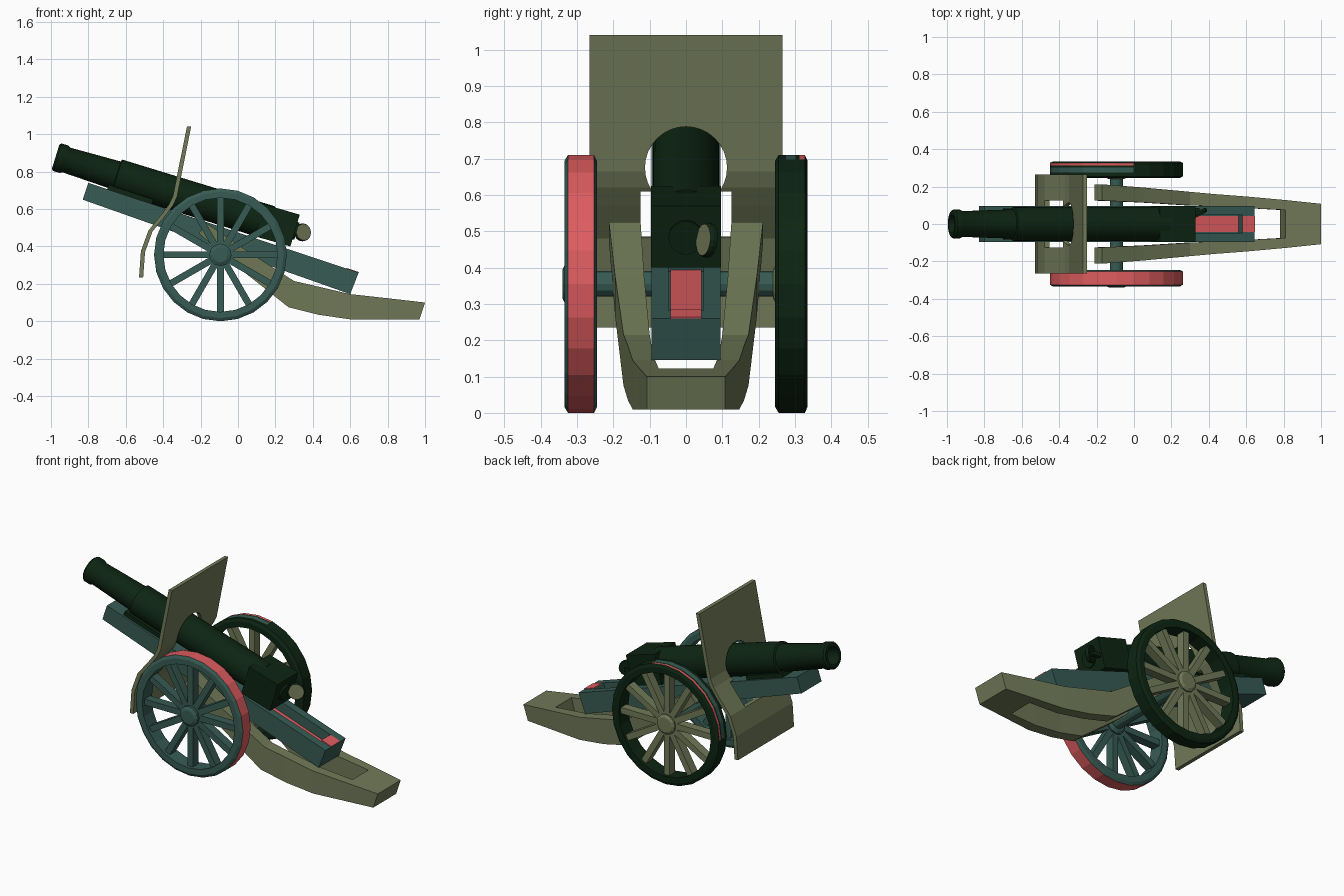
import bpy, bmesh, math
from mathutils import Vector, Matrix

if "Cube" in bpy.data.objects:
    bpy.data.objects.remove(bpy.data.objects["Cube"])


def material(name, rgb):
    m = bpy.data.materials.new(name)
    m.diffuse_color = (*rgb, 1)
    m.use_nodes = True
    m.node_tree.nodes["Principled BSDF"].inputs["Base Color"].default_value = m.diffuse_color
    return m


DARK = material("dark green", (0.004, 0.018, 0.006))
OLIVE = material("olive", (0.165, 0.195, 0.098))
TEAL = material("teal", (0.038, 0.105, 0.088))
RED = material("red", (0.73, 0.107, 0.115))


def finish(name, bm, mats, smooth=False):
    bmesh.ops.recalc_face_normals(bm, faces=bm.faces)
    me = bpy.data.meshes.new(name)
    bm.to_mesh(me)
    bm.free()
    ob = bpy.data.objects.new(name, me)
    bpy.context.collection.objects.link(ob)
    for m in mats:
        me.materials.append(m)
    if smooth:
        bpy.ops.object.select_all(action='DESELECT')
        ob.select_set(True)
        bpy.context.view_layer.objects.active = ob
        bpy.ops.object.shade_smooth_by_angle(angle=math.radians(35))
    return ob


def prism(name, pts, y0, y1, mat):
    """Side outline (x, z) extruded along y."""
    bm = bmesh.new()
    f = bm.faces.new([bm.verts.new((x, y0, z)) for x, z in pts])
    r = bmesh.ops.extrude_face_region(bm, geom=[f])
    bmesh.ops.translate(bm, vec=(0, y1 - y0, 0),
                        verts=[v for v in r['geom'] if isinstance(v, bmesh.types.BMVert)])
    return finish(name, bm, [mat])


def loft(name, rings, mat):
    bm = bmesh.new()
    rs = [[bm.verts.new(p) for p in ring] for ring in rings]
    for a, b in zip(rs, rs[1:]):
        for i in range(len(a)):
            j = (i + 1) % len(a)
            bm.faces.new((a[i], a[j], b[j], b[i]))
    bm.faces.new(rs[0])
    bm.faces.new(rs[-1])
    return finish(name, bm, [mat])


def lathe(name, profile, start, axis, n, mats, closed=False, rule=None, smooth=False):
    """Turn (distance along axis, radius) points about an axis."""
    bm = bmesh.new()
    rot = Vector(axis).to_track_quat('Z', 'Y').to_matrix()
    rings = []
    for s, r in profile:
        rings.append([bm.verts.new(Vector(start) + rot @ Vector(
            (r * math.cos(2 * math.pi * k / n), r * math.sin(2 * math.pi * k / n), s)))
            for k in range(n)])
    pairs = list(zip(rings, rings[1:])) + ([(rings[-1], rings[0])] if closed else [])
    for i, (a, b) in enumerate(pairs):
        for k in range(n):
            j = (k + 1) % n
            f = bm.faces.new((a[k], a[j], b[j], b[k]))
            if rule:
                f.material_index = rule(i, f.calc_center_median())
    if not closed:
        bm.faces.new(rings[0])
        bm.faces.new(rings[-1])
    return finish(name, bm, mats, smooth)


# Barrel with flared muzzle and open bore
MUZZLE = Vector((-0.975, 0, 0.88))
AXIS = (Vector((0.305, 0, 0.485)) - MUZZLE).normalized()
lathe("barrel", [(0.35, 0.045), (0, 0.05), (0, 0.068), (0.01, 0.077), (0.045, 0.077),
                 (0.06, 0.069), (0.34, 0.078), (0.345, 0.09), (1.2, 0.092)],
      MUZZLE, AXIS, 32, [DARK], smooth=True)

# Breech block, screw and handle disc
prism("breech", [(0.14, 0.625), (0.33, 0.57), (0.28, 0.40), (0.09, 0.455)], -0.097, 0.097, DARK)
lathe("breech_screw", [(0, 0.048), (0.012, 0.048)], (0.303, 0, 0.485), AXIS, 20, [DARK])
lathe("breech_handle", [(0, 0.048), (0.012, 0.048), (0.02, 0.044)], (0.342, 0.065, 0.475),
      (0.45, -0.89, 0.08), 16, [DARK, OLIVE], smooth=False).data.polygons[-1].material_index = 1
prism("handle_stem", [(0.29, 0.49), (0.35, 0.48), (0.35, 0.46), (0.29, 0.465)], 0.065, 0.085, DARK)


# Cradle: blocks placed by length t (0 front, 1 rear) and height h
def cradle(name, t0, t1, h0, h1, y0, y1, mat):
    def p(t, h):
        top = Vector((-0.80, 0.74)).lerp(Vector((0.645, 0.26)), t)
        bot = Vector((-0.83, 0.65)).lerp(Vector((0.60, 0.145)), t)
        return bot.lerp(top, h)
    prism(name, [p(t0, h0), p(t1, h0), p(t1, h1), p(t0, h1)], y0, y1, mat)


cradle("cradle_floor", 0, 1, 0, 0.5, -0.095, 0.095, TEAL)
cradle("cradle_rail_right", 0, 1, 0.5, 1, -0.095, -0.048, TEAL)
cradle("cradle_rail_left", 0, 1, 0.5, 1, 0.048, 0.095, TEAL)
cradle("cradle_front", 0, 0.62, 0.5, 1, -0.048, 0.048, TEAL)
cradle("cradle_end", 0.955, 1, 0.5, 1, -0.048, 0.048, TEAL)
cradle("cradle_end_plate", 0.955, 1, 1, 1.03, -0.042, 0.042, RED)
cradle("cradle_channel_floor", 0.62, 0.955, 0.5, 0.54, -0.042, 0.042, RED)
cradle("barrel_saddle", 0.07, 0.235, 1.0, 1.25, -0.083, 0.083, DARK)

# Shield: bent plate with an opening for barrel and cradle
curve = [(-0.262, 1.04), (-0.337, 0.67), (-0.358, 0.625), (-0.395, 0.575), (-0.468, 0.485),
         (-0.508, 0.375), (-0.518, 0.235)]
shield = prism("shield", [(x - 0.011, z) for x, z in curve] +
               [(x + 0.011, z - 0.005 * (0 < i < 6)) for i, (x, z) in reversed(list(enumerate(curve)))],
               -0.265, 0.265, OLIVE)
cut_round = lathe("cutter_round", [(0, 0.113), (0.5, 0.113)], (-0.6, 0, 0.675), (1, 0, 0), 32, [OLIVE])
cut_slot = prism("cutter_slot", [(-0.6, 0.485), (-0.2, 0.485), (-0.2, 0.61), (-0.6, 0.61)],
                 -0.125, 0.125, OLIVE)
for c in (cut_round, cut_slot):
    m = shield.modifiers.new("opening", 'BOOLEAN')
    m.operation = 'DIFFERENCE'
    m.solver = 'EXACT'
    m.object = c
    c.hide_render = True
    c.hide_viewport = True

# Trail: two curved arms joined by a solid toe
# each station: top x, top z, bottom x, bottom z, outer y, inner y
stations = [(-0.17, 0.525, -0.21, 0.47, 0.212, 0.125), (0.05, 0.375, 0.03, 0.265, 0.195, 0.115),
            (0.30, 0.215, 0.27, 0.075, 0.172, 0.10), (0.43, 0.185, 0.43, 0.035, 0.160, 0.095),
            (0.60, 0.145, 0.60, 0.01, 0.147, 0.085), (0.81, 0.122, 0.78, 0.01, 0.128, 0.075)]
for side, s in (("left", 1), ("right", -1)):
    loft("trail_arm_" + side, [[(xt, s * yo, zt), (xt, s * yi, zt), (xb, s * yi, zb), (xb, s * yo, zb)]
                               for xt, zt, xb, zb, yo, yi in stations], OLIVE)
loft("trail_toe", [[(xt, -y, zt), (xt, y, zt), (xb, y, zb), (xb, -y, zb)] for xt, zt, xb, zb, y in
                   ((0.81, 0.122, 0.78, 0.01, 0.128), (1.0, 0.1, 0.97, 0.01, 0.108))], OLIVE)

# Axle
WX, WZ = -0.094, 0.355
lathe("axle", [(0, 0.035), (0.56, 0.035)], (WX, -0.28, WZ), (0, 1, 0), 12, [TEAL, DARK])

# Wheels: rim, twelve spokes and hub
RIM = [(-0.045, 0.305), (-0.045, 0.338), (-0.035, 0.355), (-0.015, 0.355), (0.012, 0.355),
       (0.022, 0.355), (0.037, 0.355), (0.045, 0.338), (0.045, 0.305)]


def right_rule(i, c):            # red tread, teal sides
    return 1 if 2 <= i <= 5 else 0


def left_rule(i, c):             # dark, with red and teal stripes on the upper front
    if c.x < -0.02 and c.z > WZ:
        return {3: 2, 5: 1}.get(i, 0)
    return 0


for side, s, mats, rule, spoke_mat in (("right", -1, [TEAL, RED], right_rule, TEAL),
                                       ("left", 1, [DARK, RED, TEAL], left_rule, OLIVE)):
    centre = Vector((WX, s * 0.29, WZ))
    lathe("wheel_rim_" + side, RIM, centre, (0, 1, 0), 24, mats, closed=True, rule=rule)
    lathe("wheel_hub_" + side, [(-0.05, 0.04), (-0.04, 0.06), (0.035, 0.06), (0.045, 0.045)],
          centre, (0, 1, 0), 12, [spoke_mat])
    bm = bmesh.new()
    for k in range(12):
        bmesh.ops.create_cube(bm, size=1, matrix=Matrix.Translation(centre)
                              @ Matrix.Rotation(k * math.pi / 6, 4, 'Y')
                              @ Matrix.Translation((0.175, 0, 0))
                              @ Matrix.Diagonal((0.28, 0.052, 0.036, 1)))
    finish("wheel_spokes_" + side, bm, [spoke_mat])
